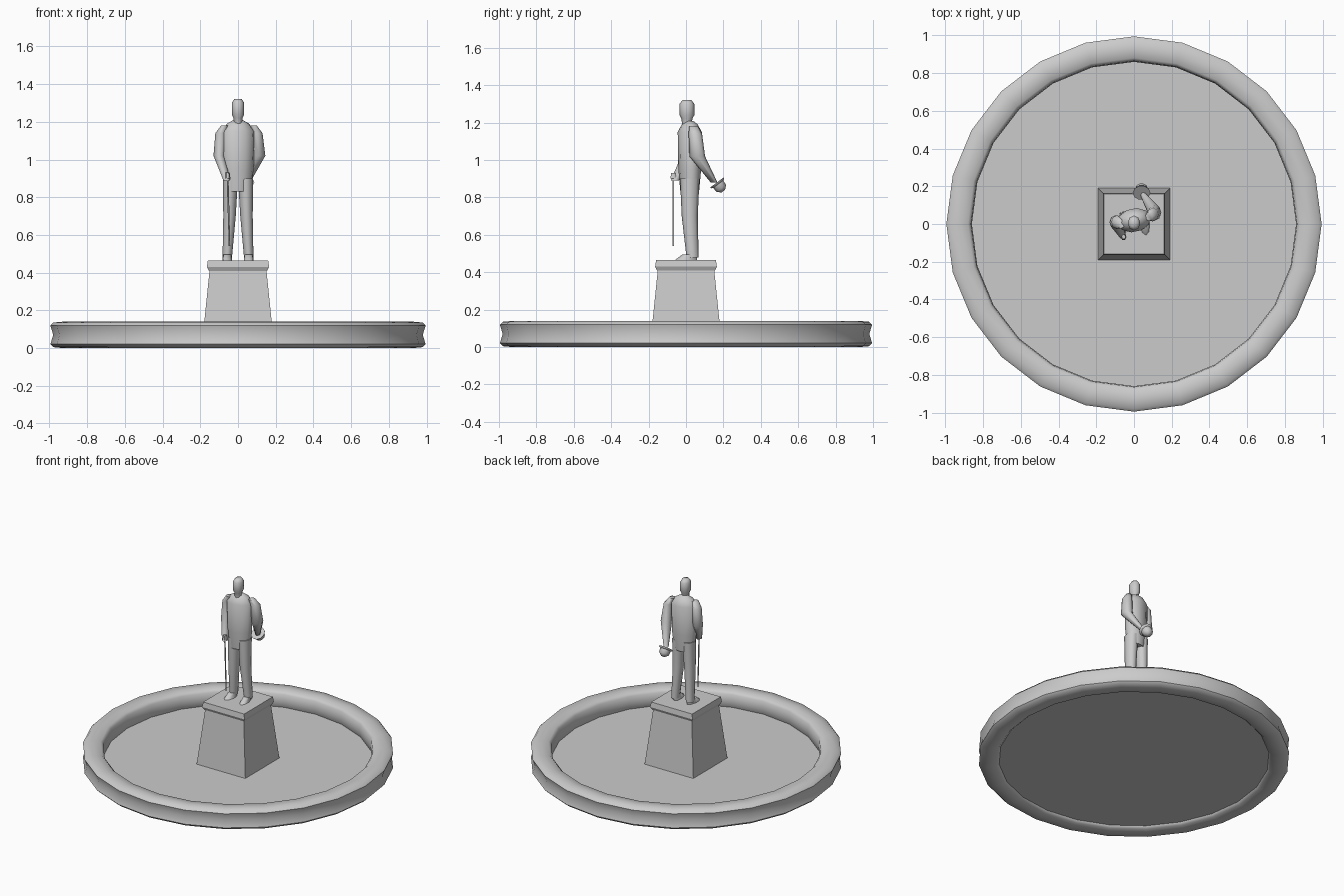
import bpy
import bmesh
import math
from mathutils import Vector

default_cube = bpy.data.objects.get("Cube")
if default_cube:
    bpy.data.objects.remove(default_cube, do_unlink=True)

# One stone grey for everything
stone = bpy.data.materials.new("stone grey")
stone.use_nodes = True
grey = (0.6, 0.6, 0.6, 1)
stone.diffuse_color = grey
stone.node_tree.nodes["Principled BSDF"].inputs["Base Color"].default_value = grey


def loft(name, sections, sides=8, turn=0, closed=False, sharp_angle=60):
    """Skin horizontal ellipses given as (centre, width radius, depth radius)."""
    bm = bmesh.new()
    rings = []
    spin = math.radians(turn)
    for centre, width, depth in sections:
        ring = []
        for i in range(sides):
            angle = math.tau * i / sides
            offset = Vector((width * math.cos(angle), depth * math.sin(angle)))
            offset.rotate(mathutils_spin(spin))
            ring.append(bm.verts.new(Vector(centre) + offset.to_3d()))
        rings.append(ring)
    pairs = list(zip(rings, rings[1:]))
    if closed:
        pairs.append((rings[-1], rings[0]))
    else:
        bm.faces.new(rings[0])
        bm.faces.new(rings[-1])
    for lower, upper in pairs:
        for i in range(sides):
            following = (i + 1) % sides
            bm.faces.new((lower[i], lower[following], upper[following], upper[i]))
    bmesh.ops.recalc_face_normals(bm, faces=bm.faces)
    mesh = bpy.data.meshes.new(name)
    bm.to_mesh(mesh)
    bm.free()
    mesh.materials.append(stone)
    part = bpy.data.objects.new(name, mesh)
    bpy.context.collection.objects.link(part)
    bpy.ops.object.select_all(action='DESELECT')
    part.select_set(True)
    bpy.context.view_layer.objects.active = part
    bpy.ops.object.shade_smooth_by_angle(angle=math.radians(sharp_angle))
    return part


def mathutils_spin(spin):
    """Flat rotation matrix for a turn about the vertical."""
    from mathutils import Matrix
    return Matrix.Rotation(spin, 2)


def upright(profile, depth_ratio=1, forward=0):
    """Sections stacked on a vertical axis from (radius, height) pairs."""
    return [((0, forward, height), radius, radius * depth_ratio)
            for radius, height in profile]


def square_block(name, profile):
    """Four-sided tapering block from (half width, height) pairs."""
    corners = [(half * math.sqrt(2), height) for half, height in profile]
    return loft(name, upright(corners), sides=4, turn=45, sharp_angle=30)


def limb(name, joints, radii, depth_ratio=1.2, sides=8):
    """Tapering tube through the joints with one radius at each."""
    sections = [(joint, radius, radius * depth_ratio)
                for joint, radius in zip(joints, radii)]
    return loft(name, sections, sides=sides)


def softened(value):
    """Squarish version of a sine or cosine, for a rounded box outline."""
    return math.copysign(math.sqrt(abs(value)), value)


# Basin: rounded rim whose outer wall is pinched at mid height
rim_profile = []
rim_steps = 12
for step in range(rim_steps):
    angle = math.tau * step / rim_steps
    pinch = 0.02 if step == 0 else 0
    rim_profile.append((0.93 + 0.07 * softened(math.cos(angle)) - pinch,
                        0.07 + 0.07 * softened(math.sin(angle))))
loft("basin_rim", upright(rim_profile), sides=24, closed=True)
loft("basin_floor", upright([(0.88, 0.02), (0.88, 0.03)]), sides=24)

# Pedestal: tapering block with a moulded cap
square_block("pedestal_body", [(0.19, 0.03), (0.15, 0.42)])
square_block("pedestal_cap", [(0.155, 0.41), (0.165, 0.43), (0.16, 0.465)])

# Coat, turned a little so that the left shoulder sits further back
coat_profile = [(0.07, 0.83), (0.085, 0.95), (0.09, 1.15), (0.06, 1.19), (0.025, 1.21)]
loft("coat", upright(coat_profile, depth_ratio=0.7, forward=0.02), sides=10, turn=12)

# Neck and head, facing forward
head_profile = [(0.022, 1.19), (0.024, 1.22), (0.033, 1.24), (0.033, 1.3), (0.02, 1.32)]
loft("head", upright(head_profile, depth_ratio=1.2, forward=0.005))

# Trouser legs and shoes, mirrored
for side, sign in (("left", 1), ("right", -1)):
    hip = Vector((sign * 0.04, 0.02, 0.9))
    knee = Vector((sign * 0.045, 0.02, 0.7))
    ankle = Vector((sign * 0.057, 0.035, 0.48))
    limb(side + "_leg", (hip, knee, ankle), (0.04, 0.033, 0.025), depth_ratio=1.3)
    sole = Vector((ankle.x, 0, 0.465))
    instep = Vector((ankle.x, 0.02, 0.495))
    loft(side + "_shoe", [(sole, 0.026, 0.06), (instep, 0.022, 0.04)], turn=sign * 6)

# Left arm swings behind the back, holding the hat
left_hand = Vector((0.05, 0.15, 0.88))
limb("left_arm",
     ((0.08, 0.04, 1.18), (0.1, 0.05, 1.14), (0.11, 0.06, 1.02), left_hand),
     (0.02, 0.03, 0.035, 0.015))

# Right arm reaches forward to the cane
right_hand = Vector((-0.06, -0.06, 0.89))
limb("right_arm",
     ((-0.07, 0, 1.18), (-0.09, 0.01, 1.14), (-0.1, 0.01, 1.02), right_hand),
     (0.02, 0.03, 0.03, 0.018))

# Cane with a small knob under the palm
cane_tip = Vector((-0.045, -0.068, 0.54))
cane_top = Vector((-0.055, -0.068, 0.9))
limb("cane", (cane_tip, cane_top), (0.004, 0.005), depth_ratio=1, sides=6)
knob_height = Vector((0, 0, 0.03))
limb("cane_knob", (cane_top, cane_top + knob_height), (0.015, 0.011), sides=6)

# Hat: brim and crown, the crown pointing down and back
hat_profile = [(0.047, 0), (0.044, 0.008), (0.035, 0.012), (0.033, 0.04), (0.012, 0.058)]
hat = loft("hat", upright(hat_profile), sides=10)
hat.location = left_hand + Vector((-0.01, 0.015, 0))
hat.rotation_euler.x = math.radians(-143)
